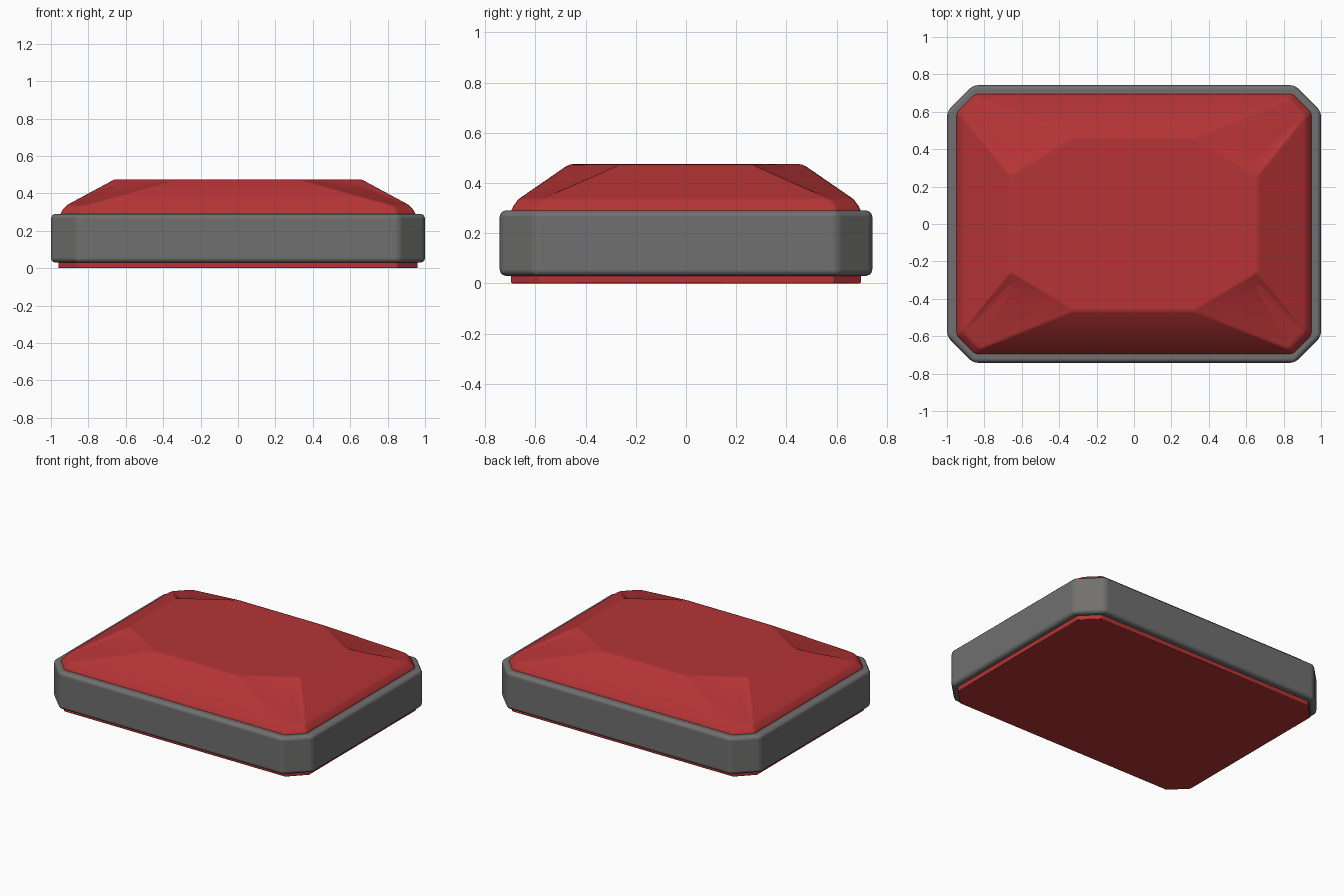
import bpy, bmesh, math

if "Cube" in bpy.data.objects:
    bpy.data.objects.remove(bpy.data.objects["Cube"])


def material(name, rgb):
    m = bpy.data.materials.new(name)
    m.diffuse_color = (*rgb, 1)
    m.use_nodes = True
    m.node_tree.nodes["Principled BSDF"].inputs["Base Color"].default_value = m.diffuse_color
    return m


RED = material("red", (0.46, 0.034, 0.036))
GREY = material("grey", (0.165, 0.162, 0.160))


def octagon(bm, x, y, c, z):
    """Rectangle of half size x, y with corners cut by c, counter-clockwise."""
    pts = [(x, -y + c), (x, y - c), (x - c, y), (-x + c, y),
           (-x, y - c), (-x, -y + c), (-x + c, -y), (x - c, -y)]
    return [bm.verts.new((px, py, z)) for px, py in pts]


def bridge(bm, a, b):
    n = len(a)
    for i in range(n):
        bm.faces.new((a[i], a[(i + 1) % n], b[(i + 1) % n], b[i]))


def finish(bm, name, mat, width, segments, angle):
    bmesh.ops.recalc_face_normals(bm, faces=bm.faces)
    me = bpy.data.meshes.new(name)
    bm.to_mesh(me)
    bm.free()
    me.materials.append(mat)
    ob = bpy.data.objects.new(name, me)
    bpy.context.collection.objects.link(ob)
    bev = ob.modifiers.new("soft_edges", "BEVEL")
    bev.width = width
    bev.segments = segments
    bev.limit_method = "ANGLE"
    bev.angle_limit = math.radians(angle)
    bev.harden_normals = True
    for p in me.polygons:
        p.use_smooth = True
    return ob


# Grey frame: hollow octagonal band, inner wall buried in the red body
bm = bmesh.new()
rings = [octagon(bm, 1.0, 0.742, 0.14, 0.03), octagon(bm, 1.0, 0.742, 0.14, 0.29),
         octagon(bm, 0.90, 0.642, 0.09, 0.29), octagon(bm, 0.90, 0.642, 0.09, 0.03)]
for i in range(4):
    bridge(bm, rings[i], rings[(i + 1) % 4])
finish(bm, "frame", GREY, 0.025, 3, 30)

# Red base plate showing below the frame
bm = bmesh.new()
low = octagon(bm, 0.96, 0.697, 0.11, 0.0)
high = octagon(bm, 0.96, 0.697, 0.11, 0.06)
bridge(bm, low, high)
bm.faces.new(low[::-1])
bm.faces.new(high)
finish(bm, "base_plate", RED, 0.004, 1, 30)

# Red cushion: faceted top with a sunken point at each corner
bm = bmesh.new()
foot = octagon(bm, 0.95, 0.697, 0.10, 0.20)
rim = octagon(bm, 0.95, 0.697, 0.10, 0.295)
shoulder = octagon(bm, 0.92, 0.668, 0.09, 0.335)
bm.faces.new(foot[::-1])
bridge(bm, foot, rim)
bridge(bm, rim, shoulder)
top = [bm.verts.new((x, y, 0.475)) for x, y in
       [(0.66, -0.26), (0.66, 0.26), (0.32, 0.465), (-0.32, 0.465),
        (-0.66, 0.26), (-0.66, -0.26), (-0.32, -0.465), (0.32, -0.465)]]
bm.faces.new(top)
for i in range(0, 8, 2):
    a, b = i, i + 1
    c = (i + 2) % 8
    # side slope
    bm.faces.new((shoulder[a], shoulder[b], top[b], top[a]))
    # sunken corner fan
    sx = 1 if top[b].co.x > 0 else -1
    sy = 1 if top[b].co.y + top[c].co.y > 0 else -1
    p = bm.verts.new((0.665 * sx, 0.345 * sy, 0.432))
    bm.faces.new((shoulder[b], shoulder[c], p))
    bm.faces.new((shoulder[b], p, top[b]))
    bm.faces.new((shoulder[c], top[c], p))
    bm.faces.new((top[b], p, top[c]))
finish(bm, "cushion", RED, 0.015, 2, 22)
